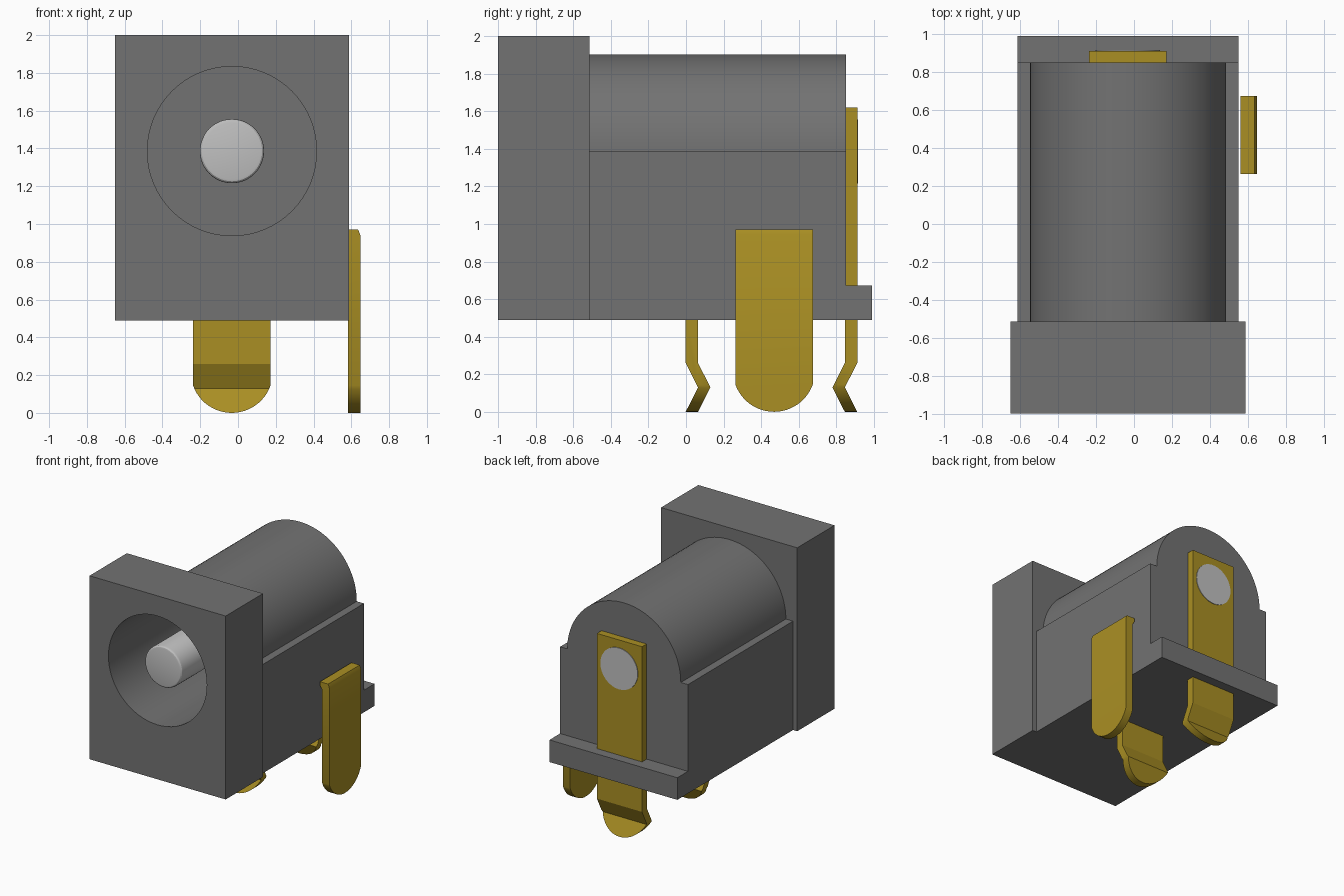
import bpy, bmesh, math
from mathutils import Vector

old = bpy.data.objects.get("Cube")
if old:
    bpy.data.objects.remove(old, do_unlink=True)

CX, CZ = -0.032, 1.386       # axis of the socket


def material(name, rgb):
    m = bpy.data.materials.new(name)
    m.use_nodes = True
    m.diffuse_color = (*rgb, 1)
    bsdf = m.node_tree.nodes["Principled BSDF"]
    bsdf.inputs["Base Color"].default_value = (*rgb, 1)
    bsdf.inputs["Roughness"].default_value = 0.6
    return m


GREY = material("dark grey plastic", (0.17, 0.17, 0.17))
GOLD = material("gold metal", (0.40, 0.275, 0.017))
SILVER = material("silver metal", (0.53, 0.53, 0.53))


def prism(name, pts, axis, start, end, mat, smooth=False, bevel=0.0):
    """Extrude a 2D outline along x or y; the outline is (y, z) or (x, z)."""
    def place(p, d):
        return Vector((d, p[0], p[1])) if axis == "x" else Vector((p[0], d, p[1]))
    bm = bmesh.new()
    face = bm.faces.new([bm.verts.new(place(p, start)) for p in pts])
    rim = list(face.edges)
    ext = bmesh.ops.extrude_face_region(bm, geom=[face], use_keep_orig=True)
    moved = [v for v in ext["geom"] if isinstance(v, bmesh.types.BMVert)]
    bmesh.ops.translate(bm, verts=moved, vec=place((0, 0), end - start))
    if bevel:
        bmesh.ops.bevel(bm, geom=rim, offset=bevel, segments=3, profile=0.5,
                        affect="EDGES")
    bmesh.ops.recalc_face_normals(bm, faces=bm.faces)
    me = bpy.data.meshes.new(name)
    bm.to_mesh(me)
    bm.free()
    me.materials.append(mat)
    ob = bpy.data.objects.new(name, me)
    bpy.context.collection.objects.link(ob)
    if smooth:
        shade(ob)
    return ob


def shade(ob):
    bpy.ops.object.select_all(action="DESELECT")
    ob.select_set(True)
    bpy.context.view_layer.objects.active = ob
    bpy.ops.object.shade_smooth_by_angle(angle=math.radians(25))


def boolean(ob, cutter, operation):
    mod = ob.modifiers.new("cut", "BOOLEAN")
    mod.object, mod.operation, mod.solver = cutter, operation, "EXACT"
    bpy.ops.object.select_all(action="DESELECT")
    ob.select_set(True)
    bpy.context.view_layer.objects.active = ob
    bpy.ops.object.modifier_apply(modifier=mod.name)
    shade(ob)


def arc(cx, cz, r, a0, a1, n):
    return [(cx + r * math.cos(math.radians(a0 + (a1 - a0) * i / n)),
             cz + r * math.sin(math.radians(a0 + (a1 - a0) * i / n)))
            for i in range(n + 1)]


def rect(a0, a1, z0, z1):
    return [(a0, z0), (a1, z0), (a1, z1), (a0, z1)]


def circle(r, n=64):
    return arc(CX, CZ, r, 0, 360, n)[:-1]


# Plastic housing: front block, arched body and rear lip
block = prism("front_block", rect(-0.652, 0.588, 0.49, 2.0), "y", -1.0, -0.515, GREY)
outline = ([(-0.614, 0.49), (0.55, 0.49), (0.55, CZ)]
           + arc(CX, CZ, 0.517, 0, 180, 48) + [(-0.614, CZ)])
body = prism("arched_body", outline, "y", -0.515, 0.852, GREY)
prism("rear_lip", rect(-0.614, 0.55, 0.49, 0.672), "y", 0.85, 0.99, GREY)

# Socket bore through the block and into the body
bore = prism("bore_cutter", circle(0.448), "y", -1.2, 0.65, GREY)
bore.hide_render = True
for part in (block, body):
    boolean(part, bore, "DIFFERENCE")
bpy.data.objects.remove(bore, do_unlink=True)

# Centre pin, ending as a rivet head on the back
prism("centre_pin", circle(0.17, 48), "y", -0.93, 0.917, SILVER, True, 0.02)


def terminal(name, profile, axis, start, end):
    """Bent strip whose lower end is trimmed to a round tip."""
    strip = prism(name, profile, axis, start, end, GOLD)
    mid, half, sag = (start + end) / 2, (end - start) / 2, 0.145
    r = (half ** 2 + sag ** 2) / (2 * sag)
    a = math.degrees(math.asin(half / r))
    tip = arc(mid, r, r, 270 - a, 270 + a, 24)
    tip = tip + [(end + 0.002, sag), (end + 0.002, 2), (start - 0.002, 2), (start - 0.002, sag)]
    trim = prism("tip_cutter", tip, "y" if axis == "x" else "x", -2, 2, GOLD)
    trim.hide_render = True
    boolean(strip, trim, "INTERSECT")
    bpy.data.objects.remove(trim, do_unlink=True)


def kinked(back, bend, thick, top):
    """Side profile (y, z) of a leg with a kink near its foot."""
    f = back + thick
    return [(back, top), (back, 0.26), (back + bend, 0.13), (back, -0.001),
            (f, -0.001), (f + bend, 0.13), (f, 0.26), (f, top)]


terminal("rear_terminal", kinked(0.846, -0.066, 0.066, 1.62), "x", -0.238, 0.172)
terminal("inner_terminal", kinked(-0.002, 0.066, 0.066, 0.52), "x", -0.238, 0.172)

# Side terminal with a small inward hook at the top
hook = [(0.582, -0.001), (0.648, -0.001), (0.648, 0.94), (0.636, 0.97),
        (0.562, 0.97), (0.562, 0.94), (0.582, 0.91)]
terminal("side_terminal", hook, "y", 0.263, 0.675)
